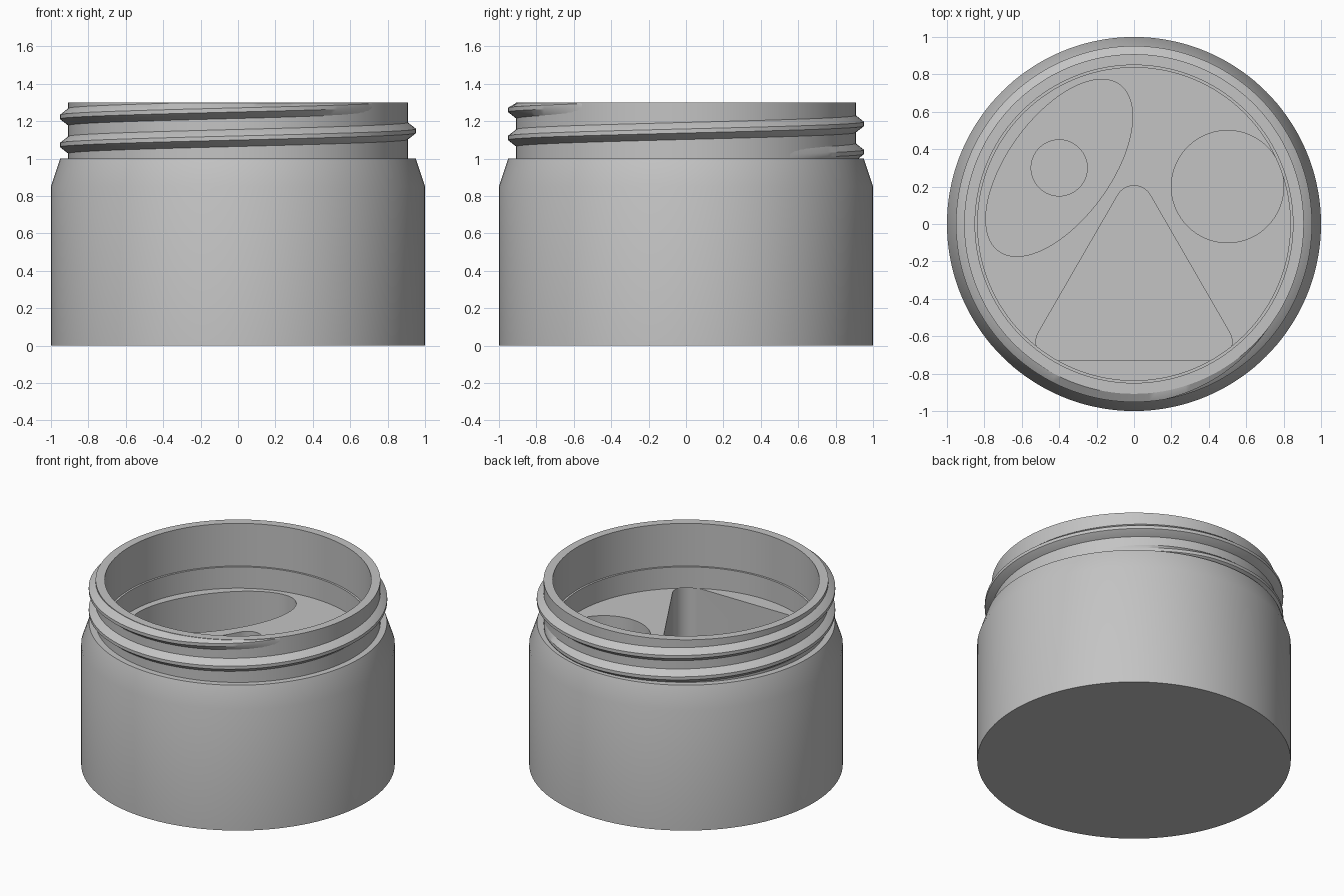
import bpy, bmesh, math
from math import sin, cos, pi, radians

if "Cube" in bpy.data.objects:
    bpy.data.objects.remove(bpy.data.objects["Cube"], do_unlink=True)

SEG = 144

grey = bpy.data.materials.new("light grey")
grey.use_nodes = True
COLOR = (0.55, 0.55, 0.55, 1)
grey.diffuse_color = COLOR
grey.node_tree.nodes["Principled BSDF"].inputs["Base Color"].default_value = COLOR


def finish(name, bm):
    bmesh.ops.recalc_face_normals(bm, faces=bm.faces)
    mesh = bpy.data.meshes.new(name)
    bm.to_mesh(mesh)
    bm.free()
    mesh.materials.append(grey)
    ob = bpy.data.objects.new(name, mesh)
    bpy.context.collection.objects.link(ob)
    return ob


def activate(ob):
    bpy.ops.object.select_all(action='DESELECT')
    ob.select_set(True)
    bpy.context.view_layer.objects.active = ob


def skin(bm, rings, closed):
    """Bridge consecutive vertex rings with quads."""
    pairs = list(zip(rings, rings[1:]))
    for a, b in pairs:
        n = len(a)
        for i in range(n):
            j = (i + 1) % n
            bm.faces.new((a[i], a[j], b[j], b[i]))
    if closed:
        bm.faces.new(rings[0])
        bm.faces.new(rings[-1])


def lathe(name, profile):
    bm = bmesh.new()
    rings = [[bm.verts.new((r * cos(2 * pi * i / SEG), r * sin(2 * pi * i / SEG), z))
              for i in range(SEG)] for r, z in profile]
    skin(bm, rings, True)
    return finish(name, bm)


def prism(name, outline, z0, z1):
    bm = bmesh.new()
    rings = [[bm.verts.new((x, y, z)) for x, y in outline] for z in (z0, z1)]
    skin(bm, rings, True)
    return finish(name, bm)


def ellipse(cx, cy, a, b, turn=0, n=72):
    t = radians(turn)
    return [(cx + a * cos(u) * cos(t) - b * sin(u) * sin(t),
             cy + a * cos(u) * sin(t) + b * sin(u) * cos(t))
            for u in (2 * pi * i / n for i in range(n))]


def round_triangle(cy, reach, radius, n=16):
    pts = []
    for k in range(3):
        mid = radians(90 + 120 * k)
        for i in range(n + 1):
            u = mid + radians(120) * (i / n - 0.5)
            pts.append((reach * cos(mid) + radius * cos(u),
                        cy + reach * sin(mid) + radius * sin(u)))
    return pts


# Jar: body, tapered shoulder, neck, inner ledge and tray top
jar = lathe("jar_body", [(1, 0), (1, 0.85), (0.95, 1), (0.908, 1), (0.908, 1.3),
                         (0.85, 1.3), (0.85, 1), (0.836, 1), (0.836, 0.85)])

# Shaped pockets sunk in the tray
TRAY = 0.9
FLOOR = 0.3
# The triangular pocket slightly undercuts the wall, so it stops at tray height
pockets = [
    prism("triangle_cutter", round_triangle(-0.385, 0.49, 0.1), FLOOR, 0.8502),
    prism("round_cutter", ellipse(0.5, 0.2, 0.3, 0.3), FLOOR, TRAY),
    prism("oval_cutter", ellipse(-0.4, 0.3, 0.55, 0.275, 54), FLOOR, TRAY),
    prism("small_round_cutter", ellipse(-0.4, 0.3, 0.15, 0.15), FLOOR / 2, TRAY),
]
activate(jar)
for cutter in pockets:
    mod = jar.modifiers.new("pocket", 'BOOLEAN')
    mod.operation = 'DIFFERENCE'
    mod.solver = 'EXACT'
    mod.object = cutter
    bpy.ops.object.modifier_apply(modifier=mod.name)
    bpy.data.objects.remove(cutter, do_unlink=True)

# Helical screw thread, fading into the neck at both ends
START, END, FADE, PITCH = 35, 685, 45, 0.15
bm = bmesh.new()
rings = []
steps = 260
for i in range(steps + 1):
    deg = START + (END - START) * i / steps
    a = radians(deg)
    z = 1.035 + PITCH * (deg - 90) / 360
    grow = min(1, (deg - START) / FADE, (END - deg) / FADE)
    crest = 0.905 + 0.047 * grow
    section = [(0.89, -0.054), (0.905, -0.048), (crest, -0.011),
               (crest, 0.011), (0.905, 0.048), (0.89, 0.054)]
    rings.append([bm.verts.new((r * cos(a), r * sin(a), min(z + dz, 1.299)))
                  for r, dz in section])
skin(bm, rings, True)
thread = finish("screw_thread", bm)

for ob in (jar, thread):
    activate(ob)
    bpy.ops.object.shade_smooth_by_angle(angle=radians(28))
